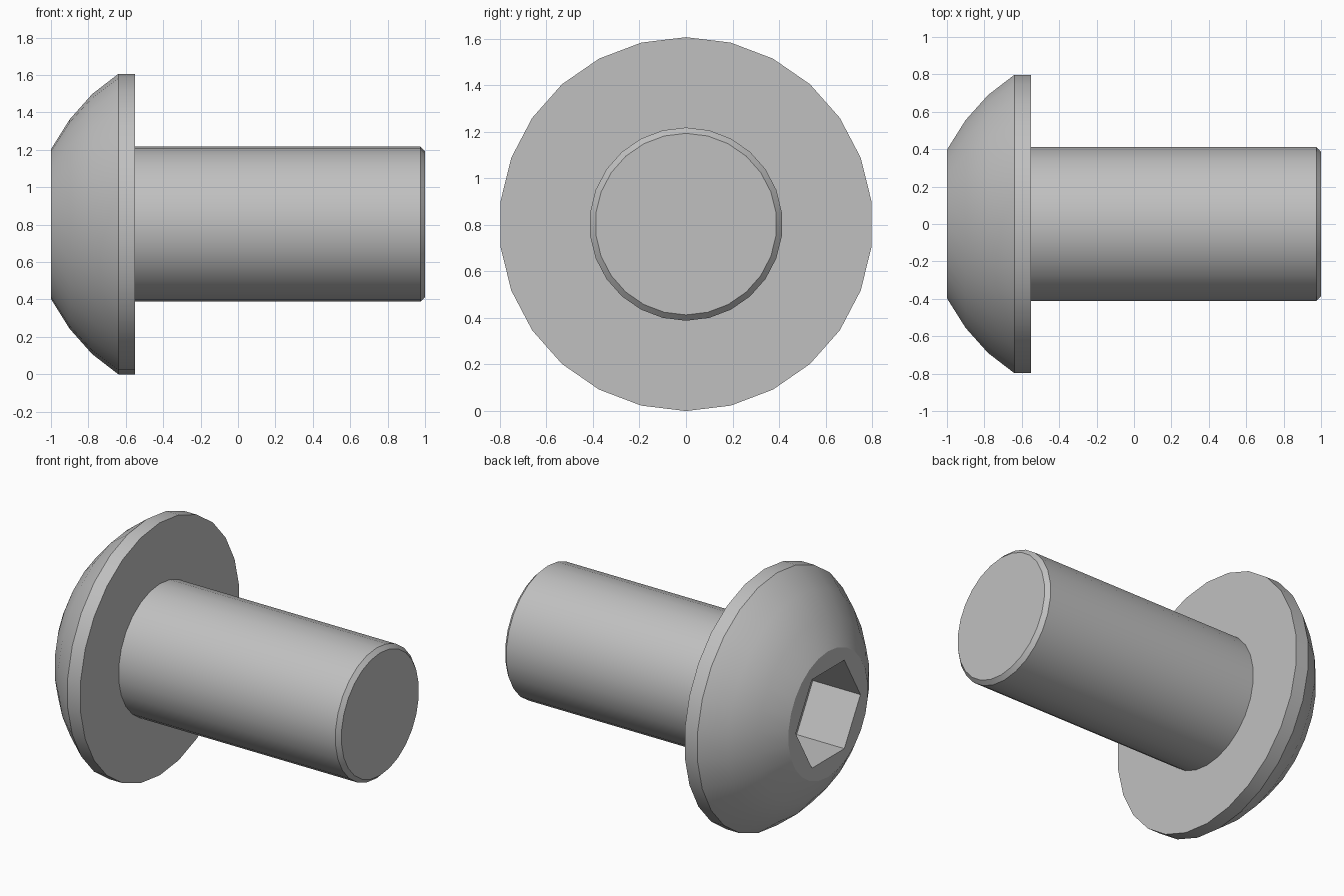
import bpy, bmesh
from math import sin, cos, pi, radians

cube = bpy.data.objects.get("Cube")
if cube:
    bpy.data.objects.remove(cube, do_unlink=True)

SIDES = 26
AXIS_Z = 0.803

steel = bpy.data.materials.new("grey steel")
steel.use_nodes = True
colour = (0.53, 0.53, 0.53, 1)
steel.diffuse_color = colour
steel.node_tree.nodes["Principled BSDF"].inputs["Base Color"].default_value = colour


def ring(bm, x, radius, count, start):
    """Loop of vertices around the x axis."""
    turn = [start + 2 * pi * i / count for i in range(count)]
    return [bm.verts.new((x, radius * cos(a), AXIS_Z + radius * sin(a))) for a in turn]


def skin(bm, rings):
    """Quads between successive loops of equal size."""
    for a, b in zip(rings, rings[1:]):
        for i in range(len(a)):
            j = (i + 1) % len(a)
            bm.faces.new((a[i], a[j], b[j], b[i]))


def lathe(bm, profile):
    rings = [ring(bm, x, r, SIDES, pi / 2) for x, r in profile]
    skin(bm, rings)
    bm.faces.new(rings[-1])
    return rings


def loop_edges(bm, loop):
    ends = zip(loop, loop[1:] + loop[:1])
    return [bm.edges.get(p) or bm.edges.new(p) for p in ends]


def finish(bm, name):
    bmesh.ops.recalc_face_normals(bm, faces=bm.faces)
    mesh = bpy.data.meshes.new(name)
    bm.to_mesh(mesh)
    bm.free()
    mesh.materials.append(steel)
    obj = bpy.data.objects.new(name, mesh)
    bpy.context.collection.objects.link(obj)
    bpy.ops.object.select_all(action="DESELECT")
    obj.select_set(True)
    bpy.context.view_layer.objects.active = obj
    bpy.ops.object.shade_smooth_by_angle(angle=radians(30))


# Domed head with a flat rim and a hexagonal socket
bm = bmesh.new()
dome = lathe(bm, [(-1, 0.4), (-0.9, 0.56), (-0.78, 0.695), (-0.64, 0.803), (-0.55, 0.803)])
socket = [ring(bm, x, 0.325, 6, 0) for x in (-1, -0.665)]
skin(bm, socket)
bm.faces.new(socket[1])
bmesh.ops.triangle_fill(bm, use_beauty=True, normal=(-1, 0, 0),
                        edges=loop_edges(bm, dome[0]) + loop_edges(bm, socket[0]))
finish(bm, "domed_head")

# Plain shank with a chamfered tip
bm = bmesh.new()
shank = lathe(bm, [(-0.6, 0.415), (0.975, 0.415), (1, 0.39)])
bm.faces.new(shank[0])
finish(bm, "shank")
